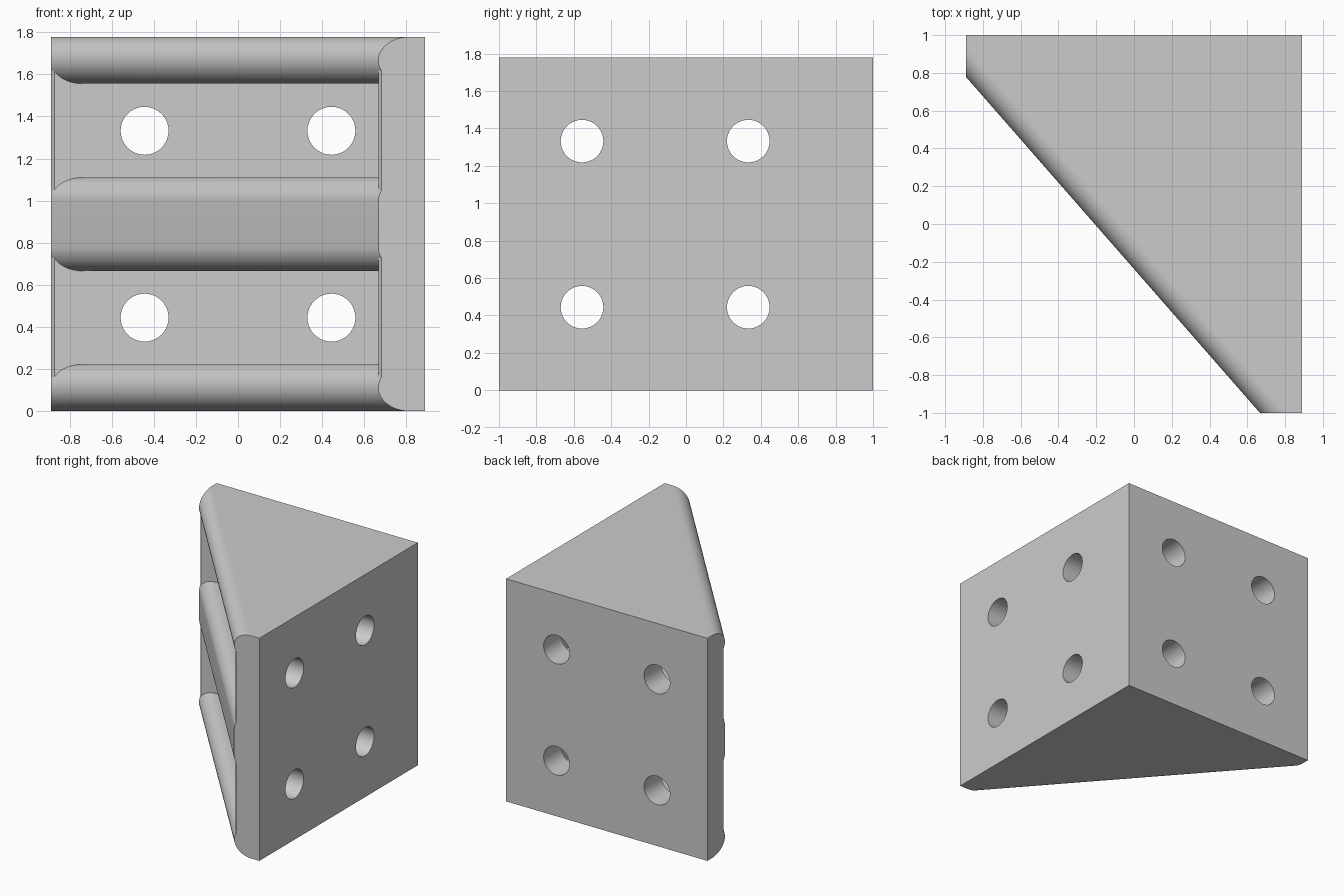
import bpy, bmesh, math
from mathutils import Vector, Matrix

cube = bpy.data.objects.get("Cube")
if cube:
    bpy.data.objects.remove(cube, do_unlink=True)

HALF, WALL, RADIUS, HEIGHT = 0.889, 0.222, 0.111, 1.778
INNER_X, INNER_Y = HALF - WALL, 1 - WALL
START = Vector((-HALF, INNER_Y, 0))              # sloping front, left end
SLOPE = (Vector((INNER_X, -1, 0)) - START).normalized()
INWARD = Vector((-SLOPE.y, SLOPE.x, 0))

grey = bpy.data.materials.new("light_grey")
grey.use_nodes = True
grey.diffuse_color = (0.6, 0.6, 0.6, 1)
grey.node_tree.nodes["Principled BSDF"].inputs["Base Color"].default_value = (0.6, 0.6, 0.6, 1)


def finish(name, bm):
    bmesh.ops.recalc_face_normals(bm, faces=bm.faces)
    mesh = bpy.data.meshes.new(name)
    bm.to_mesh(mesh)
    bm.free()
    mesh.materials.append(grey)
    obj = bpy.data.objects.new(name, mesh)
    bpy.context.collection.objects.link(obj)
    return obj


def extrude(points, direction):
    bm = bmesh.new()
    face = bm.faces.new([bm.verts.new(p) for p in points])
    new = bmesh.ops.extrude_face_region(bm, geom=[face])["geom"]
    bmesh.ops.translate(bm, vec=direction, verts=[v for v in new if isinstance(v, bmesh.types.BMVert)])
    return bm


def rib(name, low, high, steps=12):
    # Slab with a rounded sloping front, trimmed to the bracket's outline
    profile = [(2.5, low)]
    for centre, begin in ((low + RADIUS, -90), (high - RADIUS, 0)):
        for i in range(steps + 1):
            a = math.radians(begin + 90 * i / steps)
            point = (RADIUS - RADIUS * math.cos(a), centre + RADIUS * math.sin(a))
            if abs(point[0] - profile[-1][0]) + abs(point[1] - profile[-1][1]) > 1e-4:
                profile.append(point)
    profile.append((2.5, high))
    origin = START - SLOPE * 3
    bm = extrude([origin + INWARD * d + Vector((0, 0, z)) for d, z in profile], SLOPE * 8)
    for axis, limit in (((-1, 0, 0), HALF), ((1, 0, 0), HALF), ((0, -1, 0), 1), ((0, 1, 0), 1)):
        normal = Vector(axis)
        cut = bmesh.ops.bisect_plane(bm, geom=bm.verts[:] + bm.edges[:] + bm.faces[:],
                                     plane_co=normal * limit, plane_no=normal, clear_outer=True)
        edges = [e for e in cut["geom_cut"] if isinstance(e, bmesh.types.BMEdge)]
        if edges:
            bmesh.ops.edgeloop_fill(bm, edges=edges)
    return finish(name, bm)


def combine(target, other, operation):
    mod = target.modifiers.new("combine", "BOOLEAN")
    mod.operation, mod.solver, mod.object = operation, "EXACT", other
    bpy.context.view_layer.objects.active = target
    bpy.ops.object.modifier_apply(modifier=mod.name)
    bpy.data.objects.remove(other, do_unlink=True)


# Two plates meeting at the back corner, with bevelled free edges
cx, cy = 0.016, 0.018
outline = [(-HALF, 1), (HALF, 1), (HALF, -1), (INNER_X + cx, -1), (INNER_X, cy - 1),
           (INNER_X, INNER_Y), (cx - HALF, INNER_Y), (-HALF, INNER_Y + cy)]
bracket = finish("corner_bracket", extrude([Vector((x, y, RADIUS)) for x, y in outline],
                                           Vector((0, 0, HEIGHT - 2 * RADIUS))))

# Bottom, middle and top ribs
for name, low, high in (("bottom_rib", 0, WALL), ("middle_rib", 3 * WALL, 5 * WALL),
                        ("top_rib", HEIGHT - WALL, HEIGHT)):
    combine(bracket, rib(name, low, high), "UNION")


# Screw holes: four through each plate
def hole(location, axis):
    bm = bmesh.new()
    bmesh.ops.create_cone(bm, cap_ends=True, segments=40, radius1=0.114, radius2=0.114, depth=0.5)
    bmesh.ops.transform(bm, matrix=Matrix.Translation(location) @ Matrix.Rotation(math.pi / 2, 4, axis),
                        verts=bm.verts)
    combine(bracket, finish("screw_hole", bm), "DIFFERENCE")


for z in (2 * WALL, 6 * WALL):
    for x in (-0.444, 0.444):
        hole((x, 1 - WALL / 2, z), "X")
    for y in (-0.556, 0.333):
        hole((HALF - WALL / 2, y, z), "Y")

bpy.ops.object.select_all(action="DESELECT")
bracket.select_set(True)
bpy.context.view_layer.objects.active = bracket
bpy.ops.object.shade_smooth_by_angle(angle=math.radians(25))
